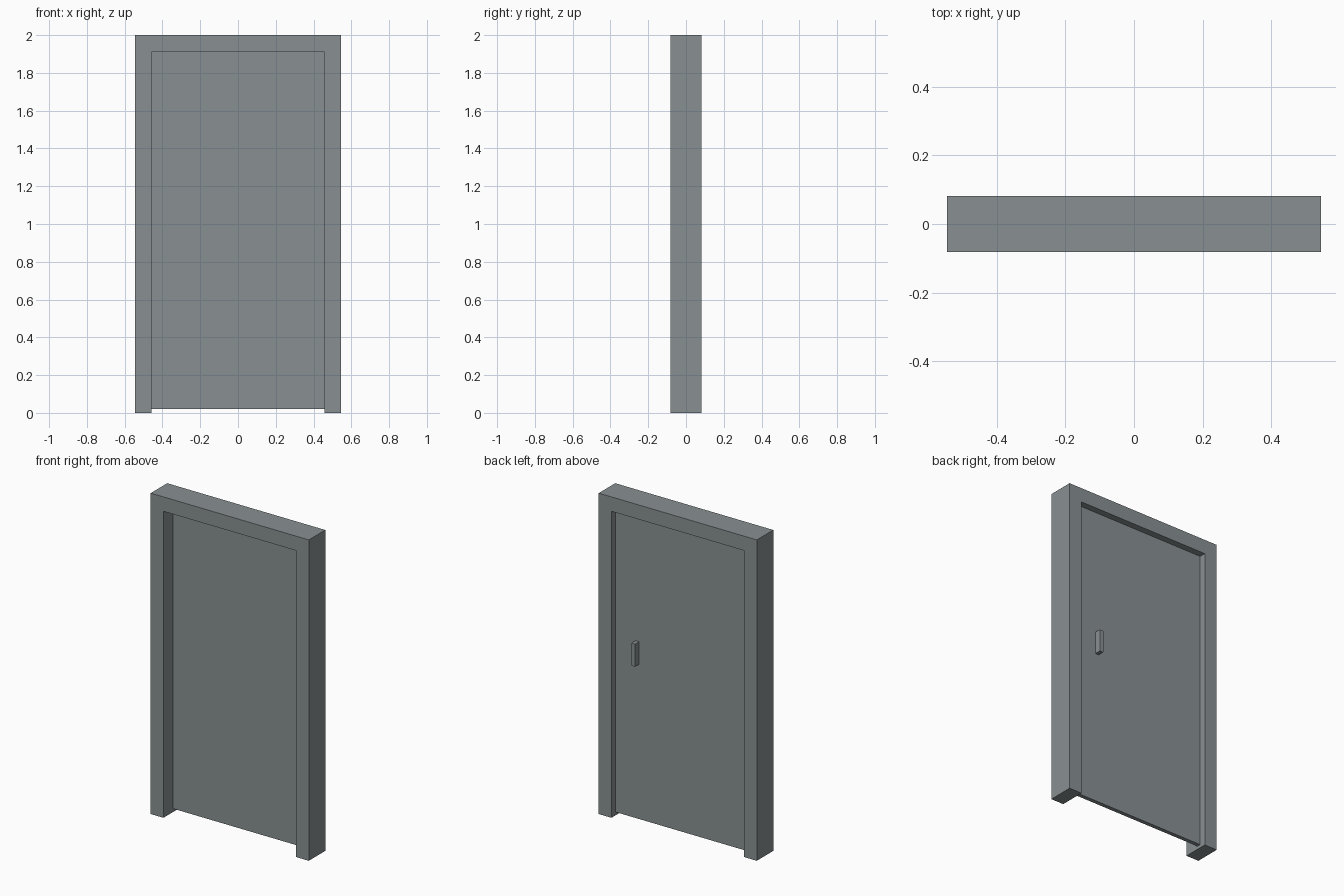
import bpy, bmesh

if "Cube" in bpy.data.objects:
    bpy.data.objects.remove(bpy.data.objects["Cube"])

HALF_W, DEPTH, HEIGHT = 0.545, 0.162, 2.0   # outer frame
OPEN_W, OPEN_H = 0.457, 1.91                # half opening width, opening height

# Dark slate paint shared by all parts
paint = bpy.data.materials.new("slate_paint")
paint.diffuse_color = (0.25, 0.28, 0.29, 1)
paint.use_nodes = True
paint.node_tree.nodes["Principled BSDF"].inputs["Base Color"].default_value = paint.diffuse_color


def extrude_profile(name, points, y0, y1):
    """Make a solid by extruding an x/z outline from y0 to y1."""
    bm = bmesh.new()
    face = bm.faces.new([bm.verts.new((x, y0, z)) for x, z in points])
    ret = bmesh.ops.extrude_face_region(bm, geom=[face], use_keep_orig=True)
    verts = [g for g in ret["geom"] if isinstance(g, bmesh.types.BMVert)]
    bmesh.ops.translate(bm, verts=verts, vec=(0, y1 - y0, 0))
    bmesh.ops.recalc_face_normals(bm, faces=bm.faces)
    mesh = bpy.data.meshes.new(name)
    bm.to_mesh(mesh)
    bm.free()
    mesh.materials.append(paint)
    obj = bpy.data.objects.new(name, mesh)
    bpy.context.collection.objects.link(obj)
    return obj


def box(name, x0, x1, y0, y1, z0, z1):
    return extrude_profile(name, [(x0, z0), (x1, z0), (x1, z1), (x0, z1)], y0, y1)


# Frame: two jambs and a head as one arch outline
half = [(OPEN_W, OPEN_H), (OPEN_W, 0), (HALF_W, 0), (HALF_W, HEIGHT)]
outline = half + [(-x, z) for x, z in reversed(half)]
extrude_profile("door_frame", outline, -DEPTH / 2, DEPTH / 2)

# Door leaf, set towards the back with a gap at the floor
box("door_leaf", -OPEN_W, OPEN_W, 0.015, 0.04, 0.02, OPEN_H)

# Pull handle on the back face
box("door_handle", 0.295, 0.32, 0.04, 0.08, 0.985, 1.125)
